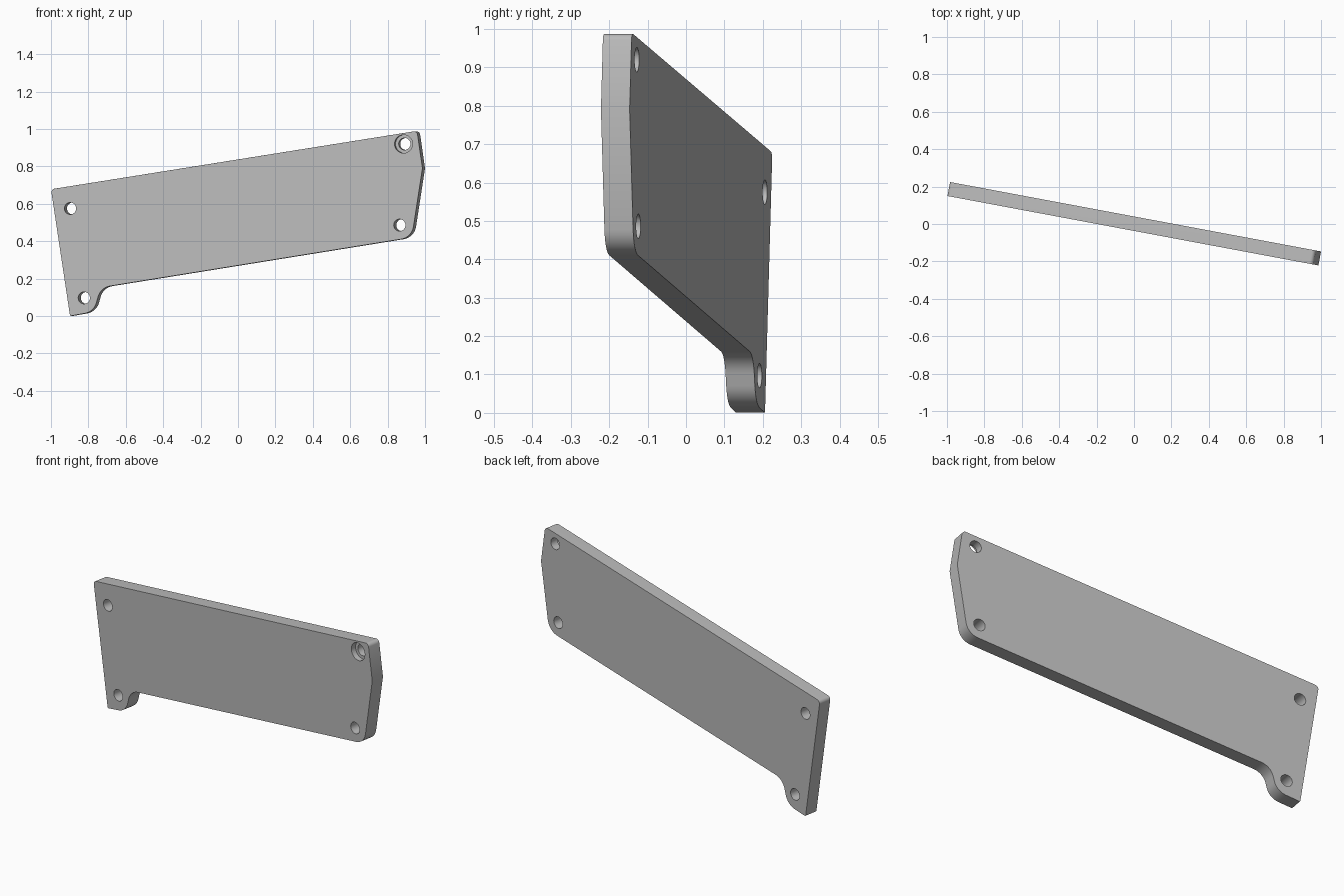
import bpy, bmesh, math
from mathutils import Vector, Matrix

if "Cube" in bpy.data.objects:
    bpy.data.objects.remove(bpy.data.objects["Cube"])

YAW = math.radians(-10.6)      # the plate stands upright, turned about z
THICK = 0.076
SCALE_U = 1 / math.cos(YAW)    # projected x -> distance along the plate

grey = bpy.data.materials.new("light_grey")
grey.diffuse_color = (0.5, 0.5, 0.5, 1)
grey.use_nodes = True
grey.node_tree.nodes["Principled BSDF"].inputs["Base Color"].default_value = grey.diffuse_color

# Outline corners: x, z, fillet radius
CORNERS = [(-1.0, 0.678, 0.02), (-0.898, 0.0, 0.006), (-0.77, 0.023, 0.08),
           (-0.735, 0.152, 0.08), (0.929, 0.42, 0.08), (0.986, 0.79, 0),
           (0.957, 0.99, 0.02)]


def rounded_outline(corners, steps=8):
    """Replace every polygon corner by a circular fillet."""
    pts = [Vector((x * SCALE_U, z)) for x, z, _ in corners]
    out = []
    for i, p in enumerate(pts):
        r = corners[i][2]
        if r == 0:
            out.append(p)
            continue
        a = (pts[i - 1] - p).normalized()
        b = (pts[(i + 1) % len(pts)] - p).normalized()
        half = a.angle(b) / 2
        centre = p + (a + b).normalized() * r / math.sin(half)
        start = p + a * r / math.tan(half) - centre
        end = p + b * r / math.tan(half) - centre
        sweep = start.angle(end)
        for k in range(steps + 1):
            t = k / steps
            out.append(centre + (start * math.sin((1 - t) * sweep)
                                 + end * math.sin(t * sweep)) / math.sin(sweep))
    return out


# Plate: extruded outline with a fine chamfer along the front top edge
bm = bmesh.new()
face = bm.faces.new([bm.verts.new((p.x, 0, p.y)) for p in rounded_outline(CORNERS)])
ext = bmesh.ops.extrude_face_region(bm, geom=[face])
bmesh.ops.translate(bm, vec=(0, THICK, 0),
                    verts=[g for g in ext["geom"] if isinstance(g, bmesh.types.BMVert)])
bmesh.ops.recalc_face_normals(bm, faces=bm.faces)
top = [e for e in bm.edges if all(v.co.y < 0.001 and v.co.z > 0.66 for v in e.verts)
       and e.calc_length() > 1]
bmesh.ops.bevel(bm, geom=top, offset=0.007, segments=1, affect='EDGES')
mesh = bpy.data.meshes.new("plate")
bm.to_mesh(mesh)
bm.free()
plate = bpy.data.objects.new("plate", mesh)
bpy.context.collection.objects.link(plate)
mesh.materials.append(grey)


def cut_hole(x, z, radius, y0, y1):
    """Drill a round hole through the plate between two depths."""
    cb = bmesh.new()
    place = Matrix.Translation((x * SCALE_U, (y0 + y1) / 2, z)) @ Matrix.Rotation(math.pi / 2, 4, 'X')
    bmesh.ops.create_cone(cb, cap_ends=True, segments=32, radius1=radius,
                          radius2=radius, depth=y1 - y0, matrix=place)
    me = bpy.data.meshes.new("hole_cutter")
    cb.to_mesh(me)
    cb.free()
    me.materials.append(grey)
    cutter = bpy.data.objects.new("hole_cutter", me)
    cutter.hide_render = True
    bpy.context.collection.objects.link(cutter)
    mod = plate.modifiers.new("hole", 'BOOLEAN')
    mod.operation, mod.solver, mod.object = 'DIFFERENCE', 'EXACT', cutter
    bpy.ops.object.modifier_apply(modifier=mod.name)
    bpy.data.objects.remove(cutter)


bpy.context.view_layer.objects.active = plate
plate.select_set(True)

# Four screw holes, the upper right one counterbored from the front
for hx, hz in [(-0.897, 0.575), (-0.823, 0.097), (0.864, 0.486), (0.885, 0.92)]:
    cut_hole(hx, hz, 0.032, -0.05, THICK + 0.05)
cut_hole(0.885, 0.92, 0.049, -0.05, 0.03)

plate.location = (0, -0.037, 0)
plate.rotation_euler = (0, 0, YAW)
bpy.ops.object.shade_smooth_by_angle(angle=math.radians(30))
